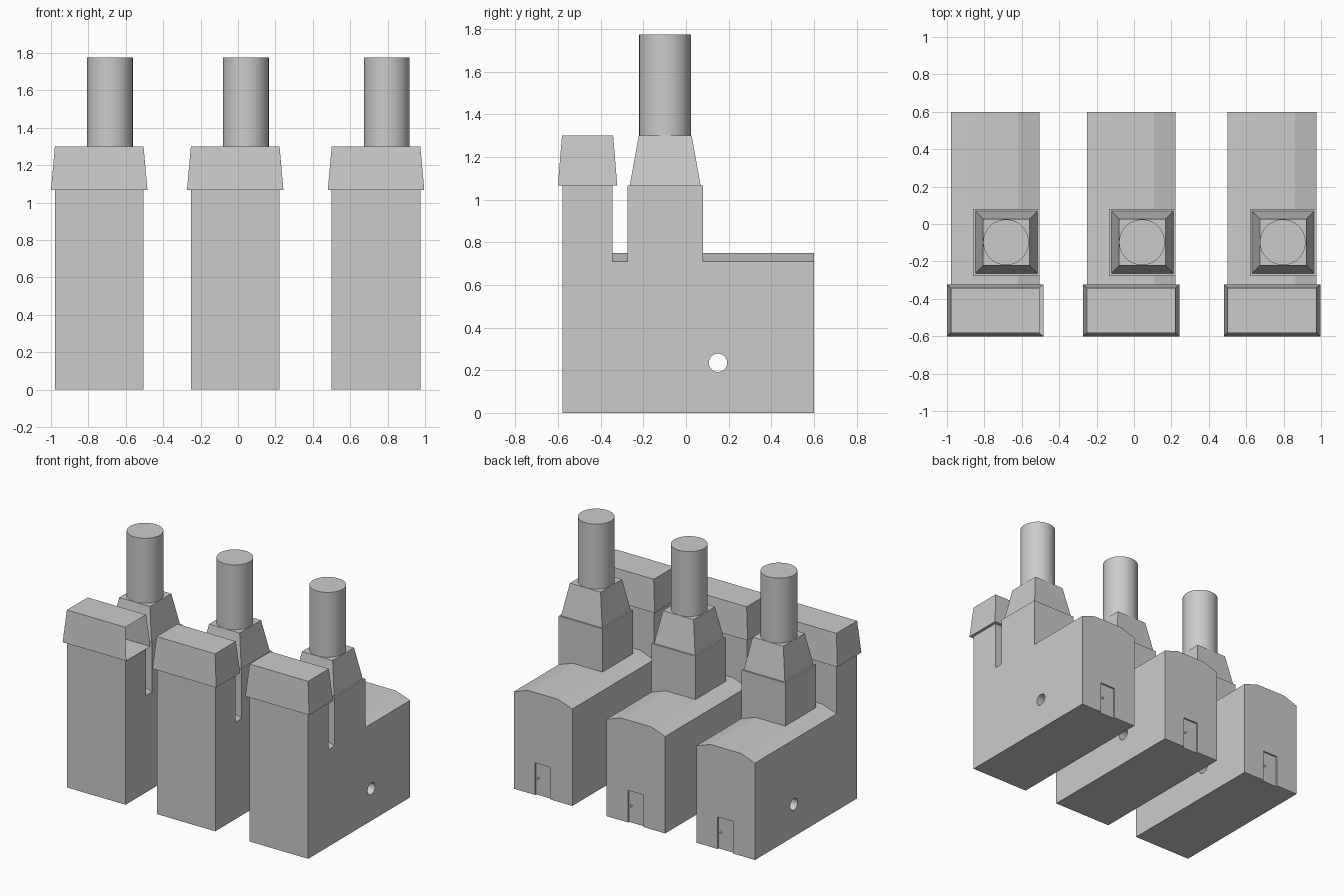
import bpy, bmesh, math
from mathutils import Matrix

cube = bpy.data.objects.get("Cube")
if cube:
    bpy.data.objects.remove(cube, do_unlink=True)

grey = bpy.data.materials.new("plain grey")
grey.use_nodes = True
grey.diffuse_color = (0.6, 0.6, 0.6, 1)
grey.node_tree.nodes["Principled BSDF"].inputs["Base Color"].default_value = (0.6, 0.6, 0.6, 1)


def make(name, bm):
    bmesh.ops.recalc_face_normals(bm, faces=bm.faces)
    mesh = bpy.data.meshes.new(name)
    bm.to_mesh(mesh)
    bm.free()
    mesh.materials.append(grey)
    obj = bpy.data.objects.new(name, mesh)
    bpy.context.collection.objects.link(obj)
    return obj


def frustum(name, x, y, z0, z1, base, top, open_side=False):
    """Four-sided block; base and top are (half width, half depth)."""
    bm = bmesh.new()
    bmesh.ops.create_cube(bm, size=2)
    for v in bm.verts:
        half, z = (top, z1) if v.co.z > 0 else (base, z0)
        v.co = (x + v.co.x * half[0], y + v.co.y * half[1], z)
    bmesh.ops.recalc_face_normals(bm, faces=bm.faces)
    if open_side:
        side = max(bm.faces, key=lambda f: f.calc_center_median().x)
        bmesh.ops.delete(bm, geom=[side], context='FACES_ONLY')
    return make(name, bm)


def cylinder(name, x, y, z, radius, length, along_x=False):
    bm = bmesh.new()
    turn = Matrix.Rotation(math.pi / 2, 4, 'Y') if along_x else Matrix()
    bmesh.ops.create_cone(bm, cap_ends=True, segments=48, radius1=radius, radius2=radius,
                          depth=length, matrix=Matrix.Translation((x, y, z)) @ turn)
    return make(name, bm)


def smooth(obj):
    bpy.ops.object.select_all(action='DESELECT')
    obj.select_set(True)
    bpy.context.view_layer.objects.active = obj
    bpy.ops.object.shade_smooth_by_angle(angle=math.radians(30))


def cut(obj, cutter):
    cutter.hide_render = True
    mod = obj.modifiers.new("cut", 'BOOLEAN')
    mod.operation, mod.solver, mod.object = 'DIFFERENCE', 'EXACT', cutter
    bpy.context.view_layer.objects.active = obj
    bpy.ops.object.modifier_apply(modifier=mod.name)
    bpy.data.objects.remove(cutter, do_unlink=True)


HALF, EAVE, RIDGE = 0.237, 0.71, 0.75
FRONT, BACK = -0.58, 0.60


def hall(name, x):
    """Long hall with a shallow three-part roof."""
    bm = bmesh.new()
    outline = [(-HALF, 0), (HALF, 0), (HALF, EAVE), (0.122, RIDGE), (-0.122, RIDGE), (-HALF, EAVE)]
    face = bm.faces.new([bm.verts.new((x + u, FRONT, z)) for u, z in outline])
    new = bmesh.ops.extrude_face_region(bm, geom=[face])["geom"]
    bmesh.ops.translate(bm, vec=(0, BACK - FRONT, 0),
                        verts=[v for v in new if isinstance(v, bmesh.types.BMVert)])
    return make(name, bm)


for i, (label, x) in enumerate([("right", -0.742), ("middle", -0.015), ("left", 0.738)]):
    # Hall with a round cross hole and a recessed back door
    body = hall(label + "_hall", x)
    cut(body, cylinder("hole_cutter", x, 0.15, 0.235, 0.043, 0.8, along_x=True))
    cut(body, frustum("door_cutter", x + 0.003, BACK, -0.05, 0.235, (0.062, 0.012), (0.062, 0.012)))

    # Door knob
    bm = bmesh.new()
    bmesh.ops.create_uvsphere(bm, u_segments=12, v_segments=8, radius=0.008,
                              matrix=Matrix.Translation((x + 0.045, BACK - 0.008, 0.125)))
    smooth(make(label + "_door_knob", bm))

    # Front tower and its flared cap
    frustum(label + "_front_tower", x, -0.4625, EAVE, 1.066, (HALF, 0.1175), (HALF, 0.1175))
    frustum(label + "_tower_cap", x, -0.4615, 1.066, 1.3, (0.258, 0.139), (HALF, 0.12),
            open_side=(i == 0))

    # Chimney base, tapered shoulder and round stack
    cx, cy = x + 0.0595, -0.0975
    frustum(label + "_chimney_base", cx, cy, EAVE, 1.066, (0.1775, 0.1775), (0.1775, 0.1775))
    frustum(label + "_chimney_shoulder", cx, cy, 1.066, 1.3, (0.166, 0.166), (0.124, 0.124))
    smooth(cylinder(label + "_chimney_stack", cx - 0.002, cy, 1.5375, 0.122, 0.475))
